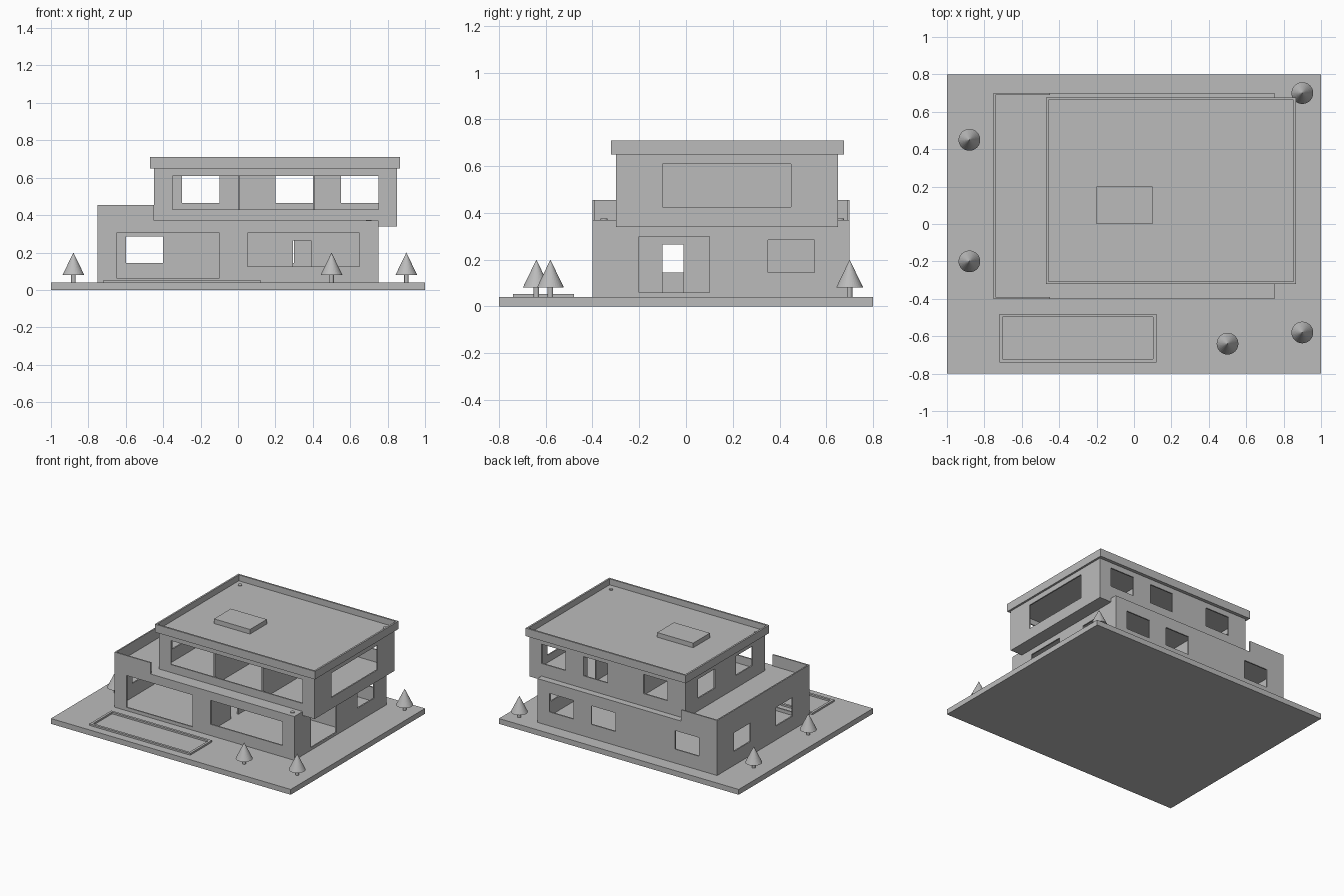
import bpy, bmesh
from mathutils import Matrix, Vector

if "Cube" in bpy.data.objects:
    bpy.data.objects.remove(bpy.data.objects["Cube"], do_unlink=True)

GREY = (0.5, 0.5, 0.5, 1)
plaster = bpy.data.materials.new("plain_grey")
plaster.use_nodes = True
plaster.diffuse_color = GREY
plaster.node_tree.nodes["Principled BSDF"].inputs["Base Color"].default_value = GREY

T = 0.01  # wall thickness


def finish(name, bm):
    bmesh.ops.recalc_face_normals(bm, faces=bm.faces)
    mesh = bpy.data.meshes.new(name)
    bm.to_mesh(mesh)
    bm.free()
    mesh.materials.append(plaster)
    obj = bpy.data.objects.new(name, mesh)
    bpy.context.collection.objects.link(obj)
    return obj


def panel(name, axis, pos, u, v, openings=(), depth=T):
    """Slab across the given axis with rectangular openings (u0, u1, v0, v1)."""
    bm = bmesh.new()
    us = sorted({*u, *(o[i] for o in openings for i in (0, 1))})
    vs = sorted({*v, *(o[i] for o in openings for i in (2, 3))})

    def place(a, b):
        co = [a, b]
        co.insert(axis, pos)
        return bm.verts.new(co)

    grid = [[place(a, b) for b in vs] for a in us]
    for i in range(len(us) - 1):
        for j in range(len(vs) - 1):
            cu, cv = (us[i] + us[i + 1]) / 2, (vs[j] + vs[j + 1]) / 2
            if not any(o[0] < cu < o[1] and o[2] < cv < o[3] for o in openings):
                bm.faces.new((grid[i][j], grid[i + 1][j], grid[i + 1][j + 1], grid[i][j + 1]))
    bmesh.ops.delete(bm, geom=[p for p in bm.verts if not p.link_faces], context='VERTS')
    grown = bmesh.ops.extrude_face_region(bm, geom=bm.faces[:], use_keep_orig=True)["geom"]
    shift = Vector((0, 0, 0))
    shift[axis] = depth
    bmesh.ops.translate(bm, vec=shift, verts=[g for g in grown if isinstance(g, bmesh.types.BMVert)])
    return finish(name, bm)


def slab(name, x, y, z):
    return panel(name, 2, z[0], x, y, depth=z[1] - z[0])


def frame(name, x, y, z, t):
    hole = (x[0] + t, x[1] - t, y[0] + t, y[1] - t)
    return panel(name, 2, z[0], x, y, [hole], z[1] - z[0])


def cone(name, x, y, z, r_low, r_high, height, sides):
    bm = bmesh.new()
    bmesh.ops.create_cone(bm, cap_ends=True, segments=sides, radius1=r_low, radius2=r_high,
                          depth=height, matrix=Matrix.Translation((x, y, z + height / 2)))
    return finish(name, bm)


# Plot of land
slab("ground_plate", (-1, 1), (-0.8, 0.8), (0, 0.04))

# Ground floor walls, rising into a parapet around the left terrace
low = (0.04, 0.455)
win = (0.145, 0.285)
above = (-0.45, 0.75, 0.37, 0.455)
panel("lower_front_wall", 1, -0.4, (-0.75, 0.75), low,
      [(-0.65, -0.1, 0.065, 0.305), (0.05, 0.65, 0.125, 0.305), above])
panel("lower_back_wall", 1, 0.7 - T, (-0.75, 0.75), low,
      [(-0.6, -0.4, *win), (0.1, 0.3, *win), (0.45, 0.65, *win), above])
inner_y = (-0.4 + T, 0.7 - T)
panel("lower_right_side_wall", 0, -0.75, inner_y, low, [(-0.2, 0, *win), (0.3, 0.5, *win)])
panel("lower_left_side_wall", 0, 0.75 - T, inner_y, (0.04, 0.37),
      [(-0.2, 0.1, 0.06, 0.3), (0.35, 0.55, *win)])
slab("terrace_deck", (-0.74, 0.74), inner_y, (0.34, 0.37))

# Ground floor partitions with doorways
panel("lower_cross_partition", 0, 0, inner_y, (0.04, 0.34), [(-0.1, -0.01, 0.04, 0.265)])
panel("lower_long_partition", 1, 0.2, (T, 0.74), (0.04, 0.34), [(0.295, 0.39, 0.04, 0.265)])

# Upper floor walls, overhanging on one side
high = (0.34, 0.65)
win = (0.465, 0.61)
below = (-0.45, 0.75, 0.34, 0.37)
panel("upper_front_wall", 1, -0.3, (-0.45, 0.85), high, [(-0.35, 0.75, 0.43, 0.61), below])
panel("upper_back_wall", 1, 0.65 - T, (-0.45, 0.85), high,
      [(x, x + 0.2, *win) for x in (-0.3, 0.2, 0.55)] + [below])
inner_y = (-0.3 + T, 0.65 - T)
panel("upper_right_side_wall", 0, -0.45, inner_y, (0.37, 0.65),
      [(-0.15, 0.05, *win), (0.3, 0.5, *win)])
panel("upper_left_side_wall", 0, 0.85 - T, inner_y, high, [(-0.1, 0.45, 0.425, 0.61)])
slab("overhang_floor", (0.75, 0.84), inner_y, (0.34, 0.37))

# Upper floor partitions
for i, x in enumerate((0, 0.4)):
    panel(f"upper_partition_{i + 1}", 0, x, inner_y, (0.37, 0.65), [(0.5, 0.6, 0.37, 0.59)])

# Roof with raised rim and skylight
frame("roof_rim", (-0.47, 0.865), (-0.32, 0.675), (0.65, 0.71), 0.013)
slab("roof_deck", (-0.457, 0.852), (-0.307, 0.662), (0.65, 0.665))
slab("skylight", (-0.2, 0.1), (0, 0.2), (0.665, 0.7))

# Roof and terrace drains
drains = [(x, y, 0.665) for x in (-0.41, 0.8) for y in (-0.25, 0.61)]
drains += [(-0.71, 0.66, 0.37), (-0.71, -0.35, 0.37), (0.7, -0.35, 0.37)]
for i, (x, y, z) in enumerate(drains):
    cone(f"drain_{i + 1}", x, y, z, 0.015, 0.015, 0.005, 16)

# Pool edging
frame("pool_edge", (-0.72, 0.12), (-0.74, -0.48), (0.04, 0.053), 0.018)

# Trees
trees = [(-0.88, 0.45), (-0.88, -0.2), (0.9, 0.7), (0.5, -0.64), (0.9, -0.58)]
for i, (x, y) in enumerate(trees):
    cone(f"tree_trunk_{i + 1}", x, y, 0.04, 0.012, 0.012, 0.04, 16)
    cone(f"tree_crown_{i + 1}", x, y, 0.08, 0.058, 0, 0.12, 32)
